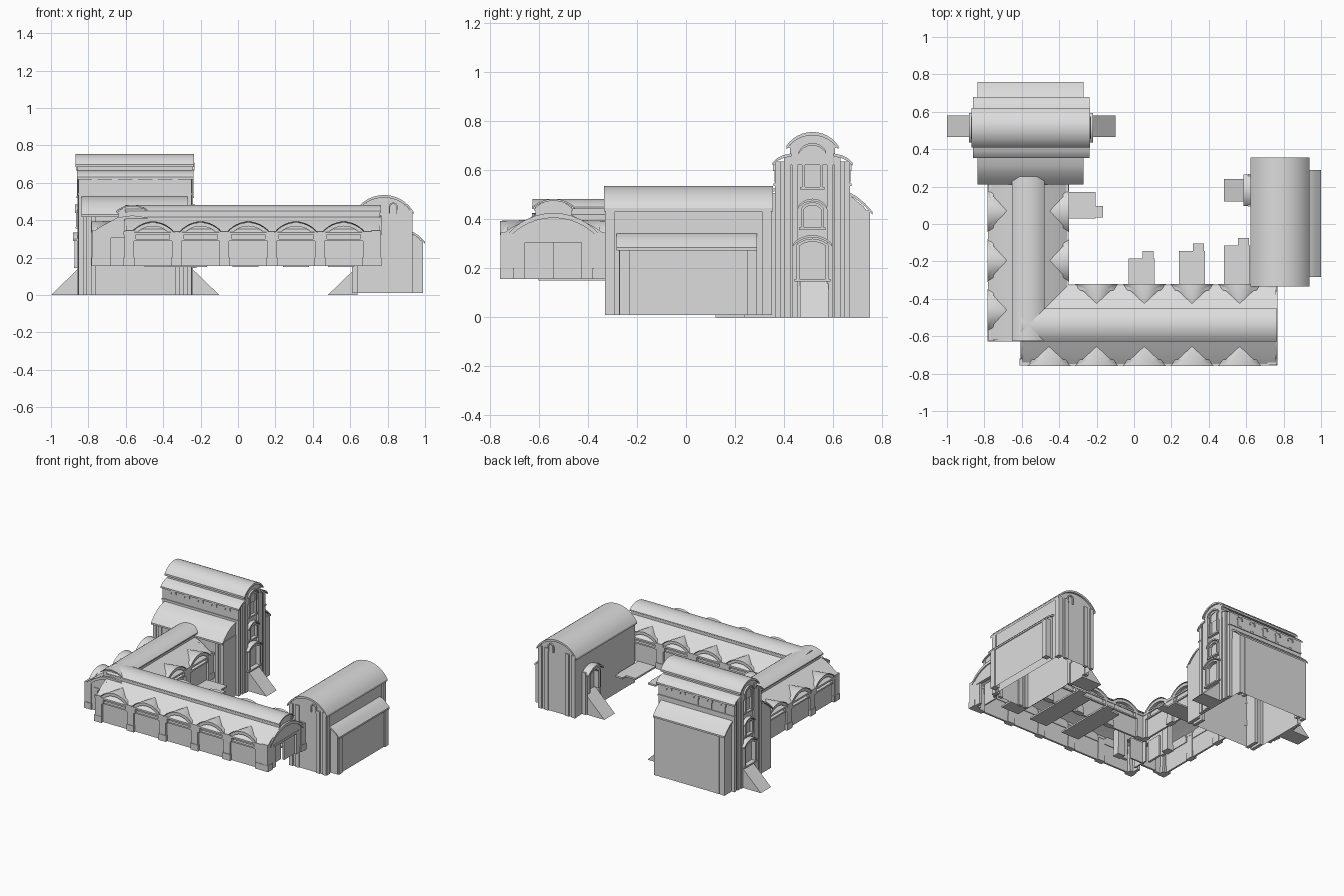
import bpy, bmesh, math
from mathutils import Matrix, Vector

if "Cube" in bpy.data.objects:
    bpy.data.objects.remove(bpy.data.objects["Cube"])

grey = bpy.data.materials.new("plain_grey")
grey.use_nodes = True
GREY = (0.72, 0.72, 0.72, 1)
grey.diffuse_color = GREY
grey.node_tree.nodes["Principled BSDF"].inputs["Base Color"].default_value = GREY
IDENT = Matrix.Identity(4)
built = []


def finish(name, bm):
    bmesh.ops.recalc_face_normals(bm, faces=bm.faces)
    mesh = bpy.data.meshes.new(name)
    bm.to_mesh(mesh)
    bm.free()
    mesh.materials.append(grey)
    ob = bpy.data.objects.new(name, mesh)
    bpy.context.collection.objects.link(ob)
    built.append(ob)


def prism(name, pts, a, b, axis="x", M=IDENT, hollow=False):
    """Extrude a (side, height) outline from a to b along x or y; hollow leaves the underside open."""
    bm = bmesh.new()
    place = (lambda p, d: Vector((d, p[0], p[1]))) if axis == "x" else (lambda p, d: Vector((p[0], d, p[1])))
    rings = [[bm.verts.new(M @ place(p, d)) for p in pts] for d in (a, b)]
    bm.faces.new(rings[0])
    bm.faces.new(rings[1][::-1])
    low = min(p[1] for p in pts)
    for i in range(len(pts)):
        j = (i + 1) % len(pts)
        if not (hollow and pts[i][1] == low == pts[j][1]):
            bm.faces.new((rings[0][i], rings[0][j], rings[1][j], rings[1][i]))
    finish(name, bm)


def box(name, x, y, z, M=IDENT, hollow=False):
    prism(name, [(y[0], z[0]), (y[1], z[0]), (y[1], z[1]), (y[0], z[1])], x[0], x[1], "x", M, hollow)


def arc(c, half, z0, z1, n=12):
    """Circular segment over c, springing at z0 with its crown at z1."""
    h = z1 - z0
    r = (half * half + h * h) / (2 * h)
    t = math.asin(min(1, half / r))
    return [(c + r * math.sin(a), z1 - r + r * math.cos(a))
            for a in [-t + 2 * t * i / n for i in range(n + 1)]]


def shell(line, t):
    return line + [(u, z - t) for u, z in reversed(line)]


def arch_fill(c, half, bottom, spring, top):
    return [(c - half, bottom)] + arc(c, half, spring, top) + [(c + half, bottom)]


def arch_frame(c, half, bottom, spring, top, t):
    """Outline of an arched surround, open at the bottom."""
    return arch_fill(c, half, bottom, spring, top) + arch_fill(c, half - t, bottom, spring - t / 3, top - t)[::-1]


# ---------- raised arcaded galleries ----------
FLOOR, EAVE, HALF = 0.155, 0.335, 0.215


def dormer(name, M, c, s):
    """Hood with an arched front that tapers back to a point on the roof."""
    bm = bmesh.new()
    front = [bm.verts.new(M @ Vector((x, s * 0.218, z))) for x, z in arc(c, 0.115, EAVE, 0.393)]
    tip = bm.verts.new(M @ Vector((c, s * 0.115, 0.396)))
    for a, b in zip(front, front[1:]):
        bm.faces.new((a, b, tip))
    finish(name, bm)


def arcade_side(name, M, s, centres, pitch):
    for c in centres:
        prism(name + "_arch", arch_frame(c, 0.11, 0.29, 0.335, 0.388, 0.02), s * 0.185, s * 0.212, "y", M)
        prism(name + "_window", arch_fill(c, 0.1, 0.29, 0.325, 0.375), s * 0.18, s * 0.187, "y", M)
        dormer(name + "_dormer", M, c, s)
        box(name + "_panel", (c - 0.11, c + 0.11), (s * 0.185, s * 0.198), (FLOOR, 0.295), M)
        box(name + "_sill", (c - 0.1, c + 0.1), (s * 0.185, s * 0.207), (0.29, 0.3), M)
    ends = sorted({round(c + k * pitch / 2, 3) for c in centres for k in (-1, 1)})
    for e in ends:
        box(name + "_pilaster", (e - 0.025, e + 0.025), (s * 0.18, s * 0.212), (FLOOR, EAVE + 0.005), M)
        for z in ((FLOOR, 0.2), (0.322, 0.34)):
            box(name + "_pilaster_band", (e - 0.029, e + 0.029), (s * 0.178, s * 0.216), z, M)


def gable_end(name, M, x, s):
    rise = [(-0.205, FLOOR), (-0.205, EAVE)] + arc(0, 0.18, 0.352, 0.42) + [(0.205, EAVE), (0.205, FLOOR)]
    door = [(0.115, FLOOR), (0.115, 0.308), (-0.115, 0.308), (-0.115, FLOOR)]
    prism(name + "_gable", rise + door, x - s * 0.02, x, "x", M)
    prism(name + "_gable_hood", shell(arc(0, 0.185, 0.34, 0.425), 0.02), x - s * 0.01, x + s * 0.008, "x", M)
    box(name + "_lintel", (x - s * 0.01, x + s * 0.005), (-0.14, 0.14), (0.305, 0.32), M)
    box(name + "_door_leaf", (x - s * 0.03, x - s * 0.015), (0.0, 0.115), (FLOOR, 0.308), M)
    box(name + "_door_recess", (x - s * 0.05, x - s * 0.04), (-0.115, 0.0), (FLOOR, 0.308), M)
    for k in (-1, 1):
        box(name + "_corner_post", (x - s * 0.045, x + s * 0.004), (k * 0.165, k * HALF), (FLOOR, EAVE + 0.01), M)
        box(name + "_post_base", (x - s * 0.045, x + s * 0.008), (k * 0.16, k * 0.217), (FLOOR, 0.2), M)


def gallery(name, M, x0, x1, neg, pos, pitch, monitor_end):
    half_roof = [(HALF, EAVE), (0.17, 0.366), (0.12, 0.392), (0.07, 0.42)]
    for s in (-1, 1):
        prism(name + "_roof", shell([(s * u, z) for u, z in half_roof], 0.012), x0, x1, "x", M)
        box(name + "_clerestory", (x0 + 0.01, monitor_end), (s * 0.062, s * 0.074), (0.405, 0.45), M)
        box(name + "_gutter", (x0 + 0.01, monitor_end), (s * 0.072, s * 0.08), (0.436, 0.444), M)
        arcade_side(name, M, s, neg if s < 0 else pos, pitch)
    prism(name + "_monitor_roof", shell(arc(0, 0.087, 0.45, 0.482), 0.008), x0 - 0.005, monitor_end + 0.005, "x", M)
    for x in (x0 + 0.012, monitor_end - 0.012):
        prism(name + "_monitor_end", arch_fill(0, 0.07, 0.4, 0.45, 0.476), x - 0.006, x + 0.006, "x", M)
    gable_end(name, M, x0, -1)
    gable_end(name, M, x1, 1)


long_bays = [-0.455 + 0.255 * i for i in range(5)]
gallery("front_gallery", Matrix.Translation((0, -0.54, 0)), -0.6, 0.76,
        long_bays, long_bays[1:], 0.255, 0.76)
side_bays = [-0.46, -0.195, 0.07]
gallery("side_gallery", Matrix.Translation((-0.565, 0, 0)) @ Matrix.Rotation(math.pi / 2, 4, "Z"),
        -0.62, 0.21, side_bays[1:], side_bays, 0.265, 0.25)

# Thin landings reaching out of the galleries into the court
DECK = (0.15, 0.162)
for c, y in ((0.04, -0.185), (0.31, -0.145), (0.55, -0.115)):
    box("landing", (c - 0.07, c + 0.07), (-0.6, y), DECK)
    box("landing_step", (c + 0.005, c + 0.065), (y, y + 0.04), DECK)
box("side_landing", (-0.5, -0.205), (0.03, 0.17), DECK)
box("side_landing_step", (-0.205, -0.165), (0.035, 0.095), DECK)


def ramp(name, tip, wall, y0, y1):
    prism(name, [(tip, 0), (wall, 0), (wall, 0.155)], y0, y1, "y")


# ---------- stepped hall ----------
CX, CY = -0.55, 0.515
box("hall_lower_body", (-0.83, -0.27), (0.23, 0.747), (0, 0.435), hollow=True)
box("hall_middle_body", (-0.845, -0.255), (CY - 0.153, CY + 0.153), (0.435, 0.635), hollow=True)
prism("hall_nave", arch_fill(CY, 0.092, 0.62, 0.7, 0.745), -0.855, -0.245, hollow=True)
prism("hall_top_roof", shell(arc(CY, 0.106, 0.698, 0.755), 0.014), -0.868, -0.234)


def at_y(s, pts):
    return [(CY + s * d, z) for d, z in pts]


for s in (-1, 1):
    w = 0.305 if s < 0 else 0.245
    low = [(w, 0.43), (w - 0.03, 0.463), (w - 0.065, 0.492), (w - 0.1, 0.512), (0.145, 0.528 if s < 0 else 0.51)]
    prism("hall_lower_roof", at_y(s, shell(low, 0.012)), -0.838, -0.27)
    low_fill = [(w - 0.015, 0.42), (w - 0.035, 0.45), (w - 0.1, 0.503), (0.1, 0.51), (0.1, 0.42)]
    prism("hall_lower_gable", at_y(s, low_fill), -0.83, -0.275)
    mid = [(0.163, 0.63), (0.145, 0.648), (0.12, 0.66), (0.085, 0.668)]
    prism("hall_middle_roof", at_y(s, shell(mid, 0.012)), -0.86, -0.238)
    box("hall_cornice", (-0.855, -0.245), (CY + s * 0.14, CY + s * 0.159), (0.535, 0.545))
    box("hall_top_cornice", (-0.86, -0.24), (CY + s * 0.09, CY + s * 0.098), (0.69, 0.7))
    # Row of small arched hoods under the upper shed roof
    for i in range(5):
        c = -0.765 + 0.1075 * i
        prism("row_window_hood", arch_frame(c, 0.023, 0.595, 0.603, 0.622, 0.007),
              CY + s * 0.15, CY + s * 0.16, "y")
        prism("row_window", arch_fill(c, 0.015, 0.55, 0.6, 0.614), CY + s * 0.15, CY + s * 0.155, "y")
    # Corner piers of the long and short walls
    for k in (-1, 1):
        for e in (0.268, 0.225):
            box("hall_pier", (CX + k * e - 0.012, CX + k * e + 0.012),
                (CY + s * 0.2, CY + s * (w - 0.01)), (0, 0.432))
        box("hall_side_pier", (CX + k * 0.28, CX + k * 0.305), (CY + s * 0.09, CY + s * 0.115), (0, 0.655))
        box("hall_outer_pier", (CX + k * 0.28, CX + k * 0.302), (CY + s * 0.13, CY + s * 0.153), (0, 0.635))

for k in (-1, 1):
    def out(a, b):
        return sorted((CX + k * a, CX + k * b))
    # Gable bay with stacked arched openings
    box("gable_wall", out(0.279, 0.295), (CY - 0.153, CY + 0.153), (0, 0.44))
    for c in (CY - 0.072, CY + 0.072):
        box("gable_pier", out(0.285, 0.309), (c - 0.012, c + 0.012), (0, 0.7))
    for half, z0, z1, z2, d in ((0.042, 0.53, 0.67, 0.695, 0.311), (0.046, 0.365, 0.445, 0.468, 0.315),
                                (0.065, 0.155, 0.295, 0.32, 0.325)):
        prism("gable_window_frame", arch_frame(CY, half, z0, z1, z2, 0.012), *out(0.29, d))
        prism("gable_window_hood", shell(arc(CY, half + 0.014, z1 + 0.005, z2 + 0.015), 0.01), *out(0.29, d + 0.006))
        box("gable_window_sill", out(0.29, d + 0.003), (CY - half - 0.008, CY + half + 0.008), (z0 - 0.01, z0))
    ramp("hall_ramp", CX + k * 0.45, CX + k * 0.29, 0.465, 0.58)

# ---------- vaulted side building ----------
bx = 0.781
prism("side_house_body", arch_fill(bx, 0.142, 0.01, 0.45, 0.522), -0.322, 0.342, "y", hollow=True)
prism("side_house_roof", shell(arc(bx, 0.157, 0.445, 0.535, 16), 0.014), -0.335, 0.355, "y")
box("aisle_body", (0.923, 0.982), (-0.272, 0.278), (0.01, 0.295), hollow=True)
prism("aisle_roof", shell([(0.91, 0.345), (0.94, 0.335), (0.97, 0.315), (1.0, 0.285)], 0.012), -0.283, 0.29, "y")
prism("aisle_gable", [(0.91, 0.28), (0.985, 0.285), (0.95, 0.318), (0.91, 0.335)], -0.272, 0.278, "y")
for s in (-1, 1):
    yc = 0.01
    box("aisle_pier", (0.95, 0.99), (yc + s * 0.24, yc + s * 0.28), (0.01, 0.29))
    for x in (0.65, 0.7, 0.865, 0.915):
        box("side_house_pier", (x - 0.014, x + 0.014), (yc + s * 0.32, yc + s * 0.34), (0.01, 0.455))
    box("side_house_end_pier", (0.9, 0.932), (yc + s * 0.3, yc + s * 0.335), (0.01, 0.445))
    prism("gable_vent_frame", arch_frame(0.83, 0.024, 0.435, 0.475, 0.495, 0.008), yc + s * 0.325, yc + s * 0.342, "y")

# Doorway and ramp facing the court
prism("court_door_frame", arch_frame(0.18, 0.065, 0.155, 0.28, 0.32, 0.018), 0.6, 0.645)
prism("court_door_hood", shell(arc(0.18, 0.085, 0.3, 0.34), 0.012), 0.585, 0.645)
for y in (0.105, 0.255):
    box("court_door_pier", (0.61, 0.645), (y - 0.012, y + 0.012), (0.01, 0.31))
ramp("court_ramp", 0.48, 0.64, 0.12, 0.24)

# Smooth the vaults while keeping hard edges crisp
bpy.ops.object.select_all(action="DESELECT")
for ob in built:
    ob.select_set(True)
bpy.context.view_layer.objects.active = built[0]
bpy.ops.object.shade_smooth_by_angle(angle=math.radians(30))
